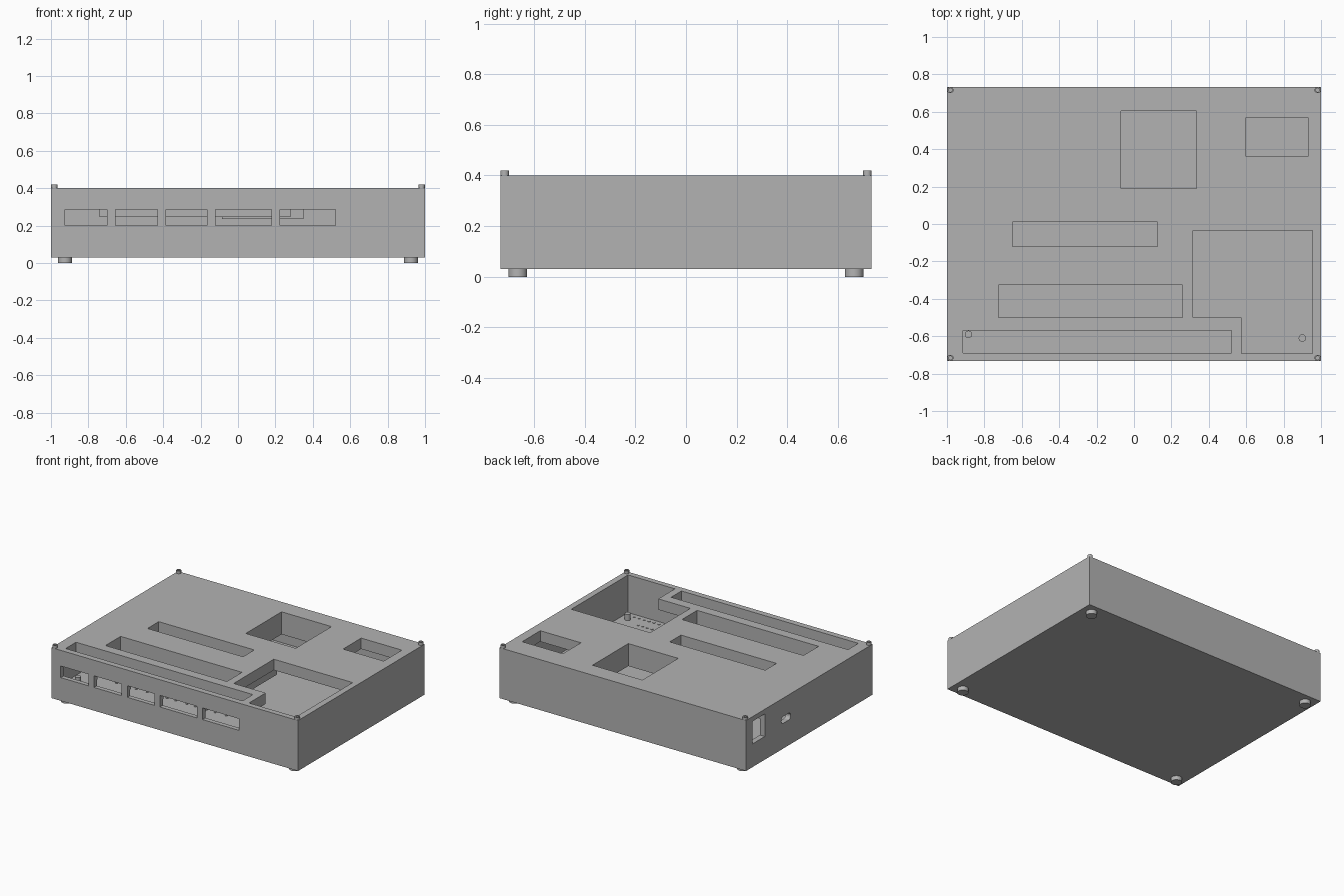
import bpy
import bmesh
import math

cube = bpy.data.objects.get("Cube")
if cube:
    bpy.data.objects.remove(cube, do_unlink=True)

grey = bpy.data.materials.new("plain_grey")
grey.use_nodes = True
grey.diffuse_color = (0.45, 0.45, 0.45, 1)
grey.node_tree.nodes["Principled BSDF"].inputs["Base Color"].default_value = (0.45, 0.45, 0.45, 1)

TOP, BASE, FLOOR = 0.40, 0.03, 0.12


def finish(name, bm):
    bmesh.ops.recalc_face_normals(bm, faces=bm.faces)
    mesh = bpy.data.meshes.new(name)
    bm.to_mesh(mesh)
    bm.free()
    mesh.materials.append(grey)
    obj = bpy.data.objects.new(name, mesh)
    bpy.context.collection.objects.link(obj)
    return obj


def prism(name, outline, z0, z1):
    """Extrude a flat outline from z0 to z1."""
    bm = bmesh.new()
    face = bm.faces.new([bm.verts.new((x, y, z0)) for x, y in outline])
    new = bmesh.ops.extrude_face_region(bm, geom=[face])["geom"]
    for v in new:
        if isinstance(v, bmesh.types.BMVert):
            v.co.z = z1
    return finish(name, bm)


def box(name, x0, x1, y0, y1, z0, z1):
    return prism(name, [(x0, y0), (x1, y0), (x1, y1), (x0, y1)], z0, z1)


def cylinders(name, spots, radius, z0, z1, sides, socket=0):
    """One mesh of upright cylinders, optionally with sunken tops."""
    bm = bmesh.new()
    for cx, cy in spots:
        ring = [bm.verts.new((cx + radius * math.cos(math.tau * i / sides),
                              cy + radius * math.sin(math.tau * i / sides), z0))
                for i in range(sides)]
        face = bm.faces.new(ring)
        new = bmesh.ops.extrude_face_region(bm, geom=[face])["geom"]
        top = [f for f in new if isinstance(f, bmesh.types.BMFace)][0]
        for v in top.verts:
            v.co.z = z1
        if socket:
            bmesh.ops.inset_region(bm, faces=[top], thickness=radius * 0.4)
            inner = bmesh.ops.extrude_face_region(bm, geom=[top])["geom"]
            bmesh.ops.delete(bm, geom=[top], context='FACES_ONLY')
            for v in inner:
                if isinstance(v, bmesh.types.BMVert):
                    v.co.z -= socket
    return finish(name, bm)


def combine(target, tool, operation):
    mod = target.modifiers.new("cut", 'BOOLEAN')
    mod.operation = operation
    mod.solver = 'EXACT'
    mod.object = tool
    bpy.context.view_layer.objects.active = target
    bpy.ops.object.modifier_apply(modifier=mod.name)
    bpy.data.objects.remove(tool, do_unlink=True)


# Hollow case with thicker blocks under the lid
case = box("case", -1, 1, -0.733, 0.733, BASE, TOP)
combine(case, box("cavity", -0.96, 0.96, -0.70, 0.70, FLOOR, 0.32), 'DIFFERENCE')
combine(case, box("slot_block", -0.74, 0.28, -0.71, 0.05, 0.245, 0.35), 'UNION')
combine(case, box("socket_collar", -0.085, 0.35, 0.17, 0.62, 0.235, 0.35), 'UNION')

# Openings in the lid
for x0, x1, y0, y1 in [(-0.915, 0.52, -0.69, -0.57), (-0.725, 0.26, -0.50, -0.325),
                       (-0.65, 0.125, -0.12, 0.01), (-0.07, 0.335, 0.19, 0.605),
                       (0.60, 0.93, 0.36, 0.57)]:
    combine(case, box("pocket", x0, x1, y0, y1, 0.18, 0.5), 'DIFFERENCE')
corner = [(0.315, -0.5), (0.575, -0.5), (0.575, -0.693), (0.955, -0.693),
          (0.955, -0.035), (0.315, -0.035)]
combine(case, prism("corner_pocket", corner, 0.18, 0.5), 'DIFFERENCE')

# Front windows
for x0, x1 in [(-0.925, -0.70), (-0.655, -0.43), (-0.385, -0.165),
               (-0.12, 0.18), (0.225, 0.52)]:
    combine(case, box("window", x0, x1, -0.8, -0.62, 0.20, 0.285), 'DIFFERENCE')

# Side ports: a tall rectangle and a small rounded slot
combine(case, box("tall_port", -1.1, -0.65, 0.515, 0.655, 0.20, 0.365), 'DIFFERENCE')
slot = []
for side in (1, -1):
    for i in range(9):
        a = side * math.pi / 2 - math.pi / 2 + math.pi * (i / 8 - 0.5) + math.pi / 2
        slot.append((0.27 + 0.03 * side * math.sin(math.pi / 2) + 0.025 * math.cos(a - side * math.pi / 2),
                     0.24 + 0.025 * math.sin(a - side * math.pi / 2)))
# Each half of the slot outline turns about its own end
slot = [(0.27 + s * (0.03 + 0.025 * math.cos(math.pi * (i / 8 - 0.5))),
         0.24 + s * 0.025 * math.sin(math.pi * (i / 8 - 0.5)))
        for s in (1, -1) for i in range(9)]
port = prism("round_port", slot, -1.1, -0.9)
for v in port.data.vertices:
    y, z, x = v.co
    v.co = (x, y, z)
combine(case, port, 'DIFFERENCE')

# Corner screws and feet
corners = [(sx, sy) for sx in (-1, 1) for sy in (-1, 1)]
cylinders("corner_screws", [(0.982 * a, 0.716 * b) for a, b in corners],
          0.017, TOP - 0.02, 0.42, 16, 0.012)
feet = cylinders("feet", [(0.925 * a, 0.664 * b) for a, b in corners], 0.037, 0, BASE + 0.005, 24)

# Studs and solder pins on the inner floor
cylinders("board_studs", [(-0.885, -0.59), (0.90, -0.61)], 0.02, FLOOR - 0.01, 0.165, 16)
pins = []
for start, count in [(-0.875, 3), (-0.615, 3), (-0.345, 3), (-0.075, 4), (0.265, 4)]:
    pins += [(start + 0.071 * i, -0.63) for i in range(count)]
for k in range(6):
    x = -0.67 + 0.16 * k
    pins += [(x, -0.34)] + [(x + d, y) for d in (0, 0.09) for y in (-0.45, -0.385)]
for k in range(8):
    pins += [(-0.595 + 0.09 * k, -0.055), (-0.56 + 0.09 * k, -0.055)]
pins += [(0.605 + 0.04 * k, -0.665) for k in range(9)]
pins += [(0.605 + 0.037 * k, -0.575) for k in range(6)]
pins += [(0.62 + 0.035 * k, 0.572) for k in range(9)]
cylinders("solder_pins", pins, 0.009, FLOOR - 0.005, FLOOR + 0.004, 10)

# Smooth the round parts, keeping edges sharp
bpy.ops.object.select_all(action='DESELECT')
for name in ("corner_screws", "feet", "board_studs"):
    bpy.data.objects[name].select_set(True)
bpy.context.view_layer.objects.active = feet
bpy.ops.object.shade_smooth_by_angle()
